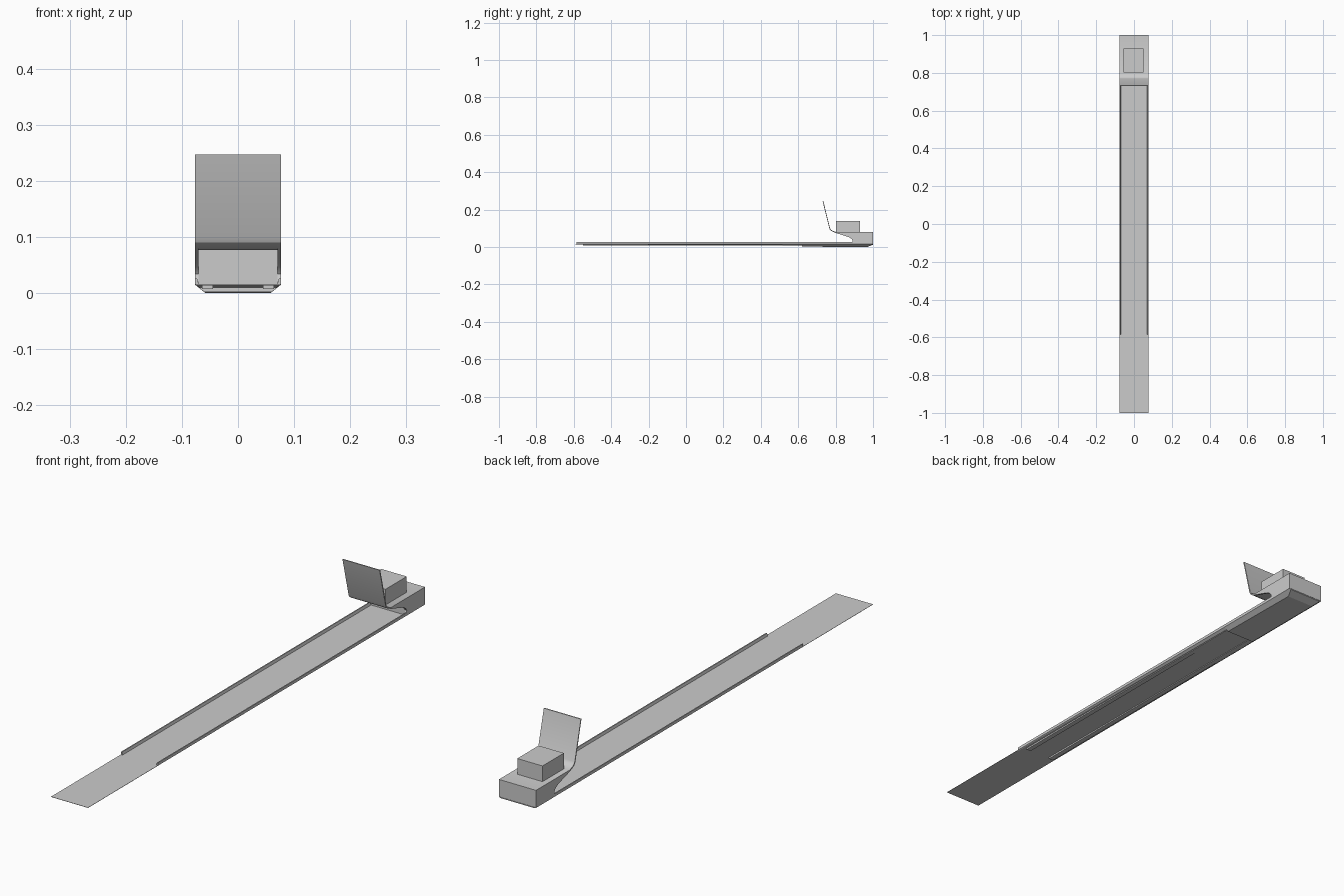
import bpy, bmesh

if "Cube" in bpy.data.objects:
    bpy.data.objects.remove(bpy.data.objects["Cube"])

grey = bpy.data.materials.new("plain grey")
grey.use_nodes = True
colour = (0.6, 0.6, 0.6, 1)
grey.diffuse_color = colour
grey.node_tree.nodes["Principled BSDF"].inputs["Base Color"].default_value = colour


def loft(name, rings, smooth=False):
    """Join matching rings of points into a closed solid."""
    bm = bmesh.new()
    loops = [[bm.verts.new(p) for p in ring] for ring in rings]
    n = len(loops[0])
    for a, b in zip(loops, loops[1:]):
        for i in range(n):
            j = (i + 1) % n
            bm.faces.new((a[i], a[j], b[j], b[i]))
    bm.faces.new(loops[0])
    bm.faces.new(loops[-1])
    bmesh.ops.recalc_face_normals(bm, faces=bm.faces)
    mesh = bpy.data.meshes.new(name)
    bm.to_mesh(mesh)
    bm.free()
    mesh.materials.append(grey)
    obj = bpy.data.objects.new(name, mesh)
    bpy.context.collection.objects.link(obj)
    if smooth:
        bpy.ops.object.select_all(action='DESELECT')
        obj.select_set(True)
        bpy.context.view_layer.objects.active = obj
        bpy.ops.object.shade_smooth_by_angle()
    return obj


def prism(name, profile, x0, x1, smooth=False):
    """Extrude a side profile of (y, z) points across x."""
    return loft(name, [[(x, y, z) for y, z in profile] for x in (x0, x1)], smooth)


def box(name, x0, x1, y0, y1, z0, z1):
    return prism(name, [(y0, z0), (y1, z0), (y1, z1), (y0, z1)], x0, x1)


half, inner, floor, top = 0.077, 0.07, 0.016, 0.081

# Long flat deck with its bare front panel
box("deck", -half, half, -1, 0.99, floor - 0.001, floor)

# Rear housing and upright screen: shared screen curve, different undersides
screen_front = [(0.73, 0.247), (0.766, 0.1), (0.771, 0.09), (0.782, 0.083)]
screen_back = [(0.8, top), (0.784, 0.087), (0.775, 0.093), (0.77, 0.101), (0.734, 0.247)]
rear = [(1, floor), (1, top)]
prism("rear_housing", screen_front + [(0.8, 0.077), (0.89, 0.077), (0.89, floor)]
      + rear + screen_back, -inner, inner, True)
curve = [(0.8, 0.075), (0.84, 0.063), (0.87, 0.053), (0.885, 0.044),
         (0.892, 0.034), (0.89, 0.026), (0.885, floor)]

for side, s in (("left", 1), ("right", -1)):
    prism(side + "_housing_cheek", screen_front + curve + rear + screen_back,
          s * inner, s * half, True)
    # Low side rail, leaning slightly outward
    loft(side + "_rail", [[(s * x, y, z) for x, z in
         ((0.07, floor), (half, floor), (half, 0.026), (0.073, 0.026))]
         for y in (-0.585, 0.895)])
    # Bearer under the deck
    box(side + "_bearer", s * 0.045, s * 0.064, -0.55, 0.62, 0.007, floor)

# Small box on the rear housing
box("top_box", -0.055, 0.05, 0.803, 0.93, top, 0.14)


def hull_ring(y, bottom, width):
    z = floor - 0.001
    return [(-half, y, z), (-width, y, bottom), (width, y, bottom), (half, y, z)]


# Shallow tapered underbody and deeper rear keel
loft("underbody", [hull_ring(-0.59, 0.0135, 0.074), hull_ring(0.62, 0.009, 0.068)])
loft("rear_keel", [hull_ring(0.62, 0.002, 0.06), hull_ring(0.97, 0, 0.058),
                   hull_ring(1, 0.0125, 0.07)])
